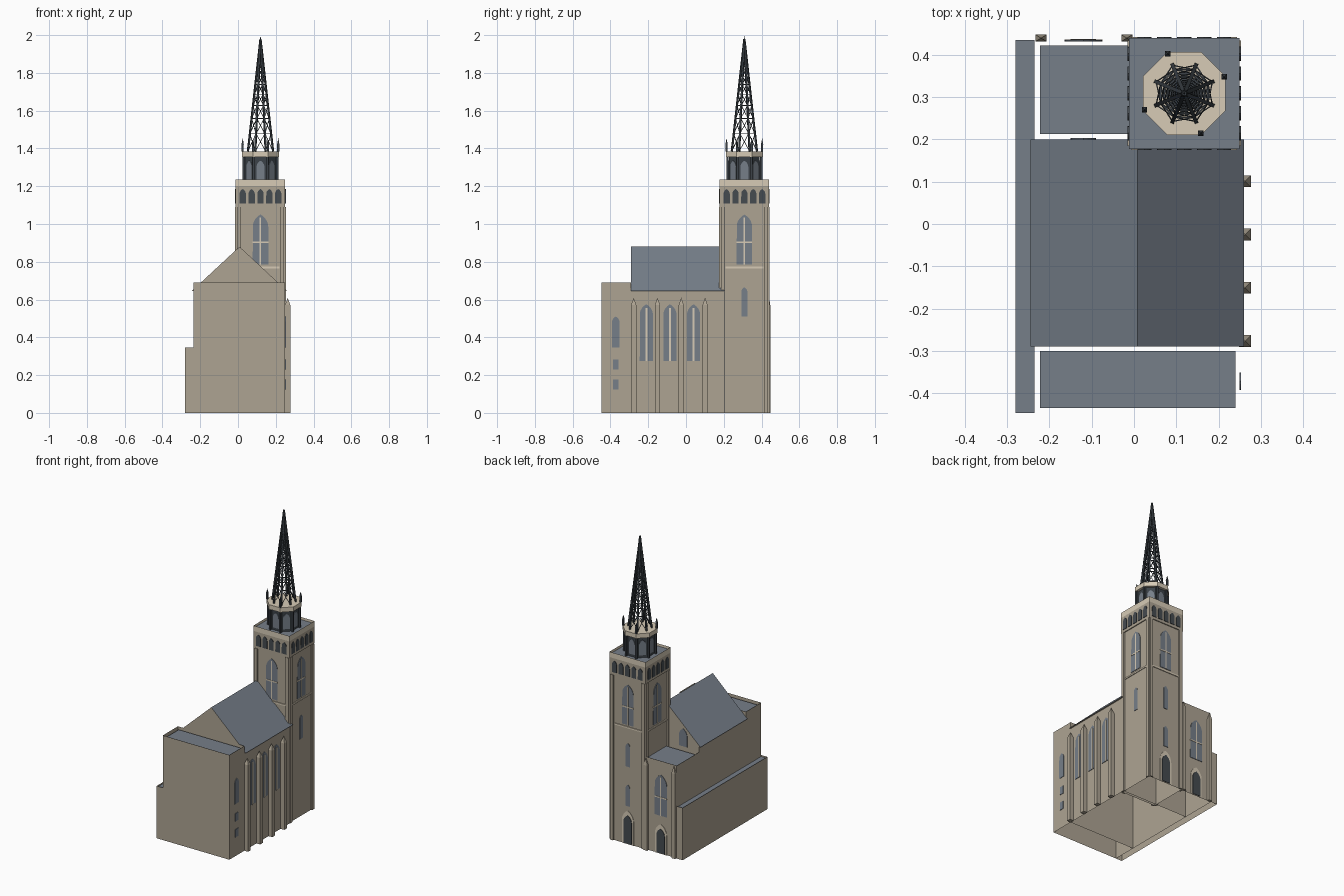
import bpy, bmesh, math
from mathutils import Matrix, Vector

cube = bpy.data.objects.get("Cube")
if cube:
    bpy.data.objects.remove(cube, do_unlink=True)


def material(name, rgb):
    m = bpy.data.materials.new(name)
    m.use_nodes = True
    m.diffuse_color = (*rgb, 1)
    m.node_tree.nodes["Principled BSDF"].inputs["Base Color"].default_value = (*rgb, 1)
    return m


STONE = material("stone", (0.42, 0.37, 0.29))
PALE = material("pale stone", (0.68, 0.60, 0.47))
SLATE = material("slate", (0.18, 0.21, 0.25))
IRON = material("dark iron", (0.045, 0.055, 0.065))
DARK = material("dark opening", (0.06, 0.07, 0.08))


def finish(name, bm, *mats):
    bmesh.ops.recalc_face_normals(bm, faces=bm.faces)
    me = bpy.data.meshes.new(name)
    bm.to_mesh(me)
    bm.free()
    for m in mats:
        me.materials.append(m)
    ob = bpy.data.objects.new(name, me)
    bpy.context.collection.objects.link(ob)
    return ob


def extrude(name, pts, depth, mat, caps=True, matrix=Matrix()):
    """Sweep a closed outline along a vector; caps=False leaves an open shell."""
    bm = bmesh.new()
    a = [bm.verts.new(matrix @ Vector(p)) for p in pts]
    b = [bm.verts.new(matrix @ (Vector(p) + Vector(depth))) for p in pts]
    n = len(a)
    for i in range(n):
        j = (i + 1) % n
        bm.faces.new((a[i], a[j], b[j], b[i]))
    if caps:
        bm.faces.new(a)
        bm.faces.new(b)
    return finish(name, bm, mat)


def block(name, x0, x1, y0, y1, z0, z1, mat, caps=True, matrix=Matrix()):
    pts = [(x0, y0, z0), (x1, y0, z0), (x1, y1, z0), (x0, y1, z0)]
    return extrude(name, pts, (0, 0, z1 - z0), mat, caps, matrix)


def sheet(name, x0, x1, y0, y1, z, mat):
    bm = bmesh.new()
    bm.faces.new([bm.verts.new(p) for p in
                  ((x0, y0, z), (x1, y0, z), (x1, y1, z), (x0, y1, z))])
    return finish(name, bm, mat)


def wall(x, y, angle, out=0.0):
    """Frame of a wall: local x runs along it, local -y points outward."""
    return (Matrix.Translation((x, y, 0)) @ Matrix.Rotation(math.radians(angle), 4, "Z")
            @ Matrix.Translation((0, -out, 0)))


def arch(name, frame, u, w, z0, z1, mat, t=0.003):
    """Thin plate with a pointed head."""
    rise, steps = 0.8 * w, 5
    pts = [(u - w / 2, 0, z0), (u + w / 2, 0, z0)]
    for side in (1, -1):
        arc = []
        for i in range(steps + 1):
            a = math.radians(60) * i / steps
            arc.append((u + side * (w * math.cos(a) - w / 2), 0,
                        z1 - rise + rise * math.sin(a) / math.sin(math.radians(60))))
        pts += arc if side == 1 else arc[-2::-1]
    pts = pts[:1] + pts[1:2] + pts[2:-1]
    return extrude(name, pts, (0, -t, 0), mat, True, frame)


def strip(name, frame, u, w, z0, z1, mat=PALE, t=0.005):
    return block(name, u - w / 2, u + w / 2, -t, 0, z0, z1, mat, True, frame)


def cross_window(name, frame, u, w, z0, z1):
    arch(name, frame, u, w, z0, z1, SLATE)
    strip(name + "_mullion", frame, u, 0.008, z0, z1 - 0.015)
    mid = z0 + (z1 - z0) * 0.43
    strip(name + "_transom", frame, u, w, mid, mid + 0.008)


def door(name, frame, u, h):
    arch(name + "_surround", frame, u, 0.085, 0, h + 0.03, PALE)
    arch(name, frame, u, 0.06, 0.005, h, DARK, 0.006)


def spike(bm, x, y, z0, z1, r, sides=4):
    bmesh.ops.create_cone(bm, cap_ends=True, segments=sides, radius1=r, radius2=0, depth=z1 - z0,
                          matrix=Matrix.Translation((x, y, (z0 + z1) / 2))
                          @ Matrix.Rotation(math.pi / sides, 4, "Z"))


def beam(bm, a, b, w):
    d = b - a
    m = (Matrix.Translation((a + b) / 2) @ d.to_track_quat("Z", "Y").to_matrix().to_4x4()
         @ Matrix.Diagonal((w, w, d.length, 1)))
    bmesh.ops.create_cube(bm, size=1, matrix=m)


def buttress(name, x, y, wx, wy, z, tip):
    block(name, x - wx / 2, x + wx / 2, y - wy / 2, y + wy / 2, 0, z, STONE)
    bm = bmesh.new()
    spike(bm, 0, 0, 0, 1, math.sqrt(0.5))
    bm.transform(Matrix.Translation((x, y, z)) @ Matrix.Diagonal((wx, wy, tip - z, 1)))
    finish(name + "_pinnacle", bm, STONE)


# Church body: open shells with inset flat roofs
block("choir_walls", -0.235, 0.25, -0.447, -0.29, 0, 0.69, STONE, False)
sheet("choir_roof", -0.222, 0.24, -0.435, -0.30, 0.675, SLATE)
block("nave_walls", -0.235, 0.25, -0.29, 0.2, 0, 0.645, STONE, False)
block("aisle_walls", -0.28, -0.235, -0.447, 0.435, 0, 0.345, STONE, False)
sheet("aisle_roof", -0.28, -0.235, -0.447, 0.435, 0.335, SLATE)
block("wing_walls", -0.235, -0.005, 0.2, 0.432, 0, 0.61, STONE, False)
sheet("wing_roof", -0.222, -0.005, 0.213, 0.422, 0.595, SLATE)

# Nave gable roof: slate slopes, stone ends
roof = extrude("nave_roof", [(-0.245, -0.29, 0.645), (0.26, -0.29, 0.645), (0.008, -0.29, 0.88)],
               (0, 0.49, 0), SLATE)
roof.data.materials.append(STONE)
for p in roof.data.polygons:
    p.material_index = 0 if p.normal.z > 0.3 else 1

# Side windows and buttresses
side = wall(0.25, 0, 90)
for i in range(3):
    u = -0.21 + 0.125 * i
    arch(f"nave_window_{i}", side, u, 0.07, 0.275, 0.575, SLATE)
    strip(f"nave_mullion_{i}", side, u, 0.01, 0.275, 0.555)
for i in range(4):
    buttress(f"side_buttress_{i}", 0.263, -0.277 + 0.126 * i, 0.028, 0.028, 0.57, 0.61)
arch("choir_window", side, -0.372, 0.042, 0.345, 0.51, SLATE)
for z in (0.125, 0.23):
    strip("choir_small_window", side, -0.372, 0.03, z, z + 0.052, SLATE, 0.003)

# Rear wing details
back = wall(0, 0.432, 180)
cross_window("wing_window", back, 0.12, 0.09, 0.25, 0.52)
door("wing_door", back, 0.12, 0.165)
arch("gable_window", wall(0, 0.2, 180), 0.12, 0.06, 0.62, 0.735, SLATE)
for x in (-0.22, -0.017):
    buttress("rear_buttress", x, 0.44, 0.026, 0.016, 0.56, 0.61)

# Tower
TX, TY, HALF, CORE = 0.119, 0.309, 0.131, 0.125
block("tower_walls", TX - CORE, TX + CORE, TY - CORE, TY + CORE, 0, 1.09, STONE, False)
block("belfry_walls", TX - HALF, TX + HALF, TY - HALF, TY + HALF, 1.09, 1.2, STONE, False)
sheet("belfry_underside", TX - HALF, TX + HALF, TY - HALF, TY + HALF, 1.09, STONE)
block("tower_parapet", TX - HALF, TX + HALF, TY - HALF, TY + HALF, 1.2, 1.235, PALE, False)
sheet("tower_roof", TX - HALF, TX + HALF, TY - HALF, TY + HALF, 1.218, SLATE)
for angle in range(0, 360, 90):
    face = wall(TX, TY, angle, CORE)
    for s in (-1, 1):
        strip("tower_buttress", face, s * 0.114, 0.022, 0, 1.09, STONE, 0.009)
    cross_window("tower_window", face, 0, 0.083, 0.785, 1.05)
    strip("tower_string_course", face, 0, 0.2, 0.764, 0.774)
    belfry = wall(TX, TY, angle, HALF)
    for i in range(5):
        arch("belfry_opening", belfry, (i - 2) * 0.047, 0.034, 1.108, 1.185, DARK)
    if angle in (90, 180):
        arch("tower_slit", face, 0, 0.032, 0.51, 0.665, SLATE)
    if angle == 180:
        arch("tower_low_slit", face, 0, 0.032, 0.25, 0.39, SLATE)
        door("tower_door", face, 0, 0.19)


def ring(r, z):
    return [Vector((TX + r * math.cos(a), TY + r * math.sin(a), z))
            for a in (math.radians(22.5 + 45 * k) for k in range(8))]


# Octagonal lantern and gallery
extrude("lantern", ring(0.088, 1.218), (0, 0, 0.137), IRON)
extrude("gallery", ring(0.106, 1.355), (0, 0, 0.03), PALE)
columns, pinnacles = bmesh.new(), bmesh.new()
for k, p in enumerate(ring(0.096, 1.218)):
    beam(columns, p, p + Vector((0, 0, 0.137)), 0.012)
    arch("lantern_opening", wall(TX, TY, 45 * k, 0.0813), 0, 0.042, 1.235, 1.335, SLATE)
for p in ring(0.102, 1.385)[::2]:
    beam(pinnacles, p, p + Vector((0, 0, 0.035)), 0.011)
    spike(pinnacles, p.x, p.y, 1.42, 1.455, 0.009)
finish("lantern_columns", columns, IRON)
finish("gallery_pinnacles", pinnacles, IRON)

# Openwork spire: ribs, rings and crossed braces
BASE, TOP, R = 1.385, 1.98, 0.072
bm = bmesh.new()
levels = [BASE + (TOP - BASE) * (1 - 0.86 ** i) * 1.12 for i in range(14)]
rings = [ring(max(R * (TOP - z) / (TOP - BASE), 0.002), z) for z in levels]
for k in range(8):
    beam(bm, rings[0][k], Vector((TX, TY, TOP)), 0.009)
    n = (k + 1) % 8
    for lo, hi in zip(rings, rings[1:]):
        beam(bm, hi[k], hi[n], 0.004)
        beam(bm, lo[k], hi[n], 0.003)
        beam(bm, lo[n], hi[k], 0.003)
spike(bm, TX, TY, 1.88, 2.0, 0.014, 8)
finish("spire", bm, IRON)
